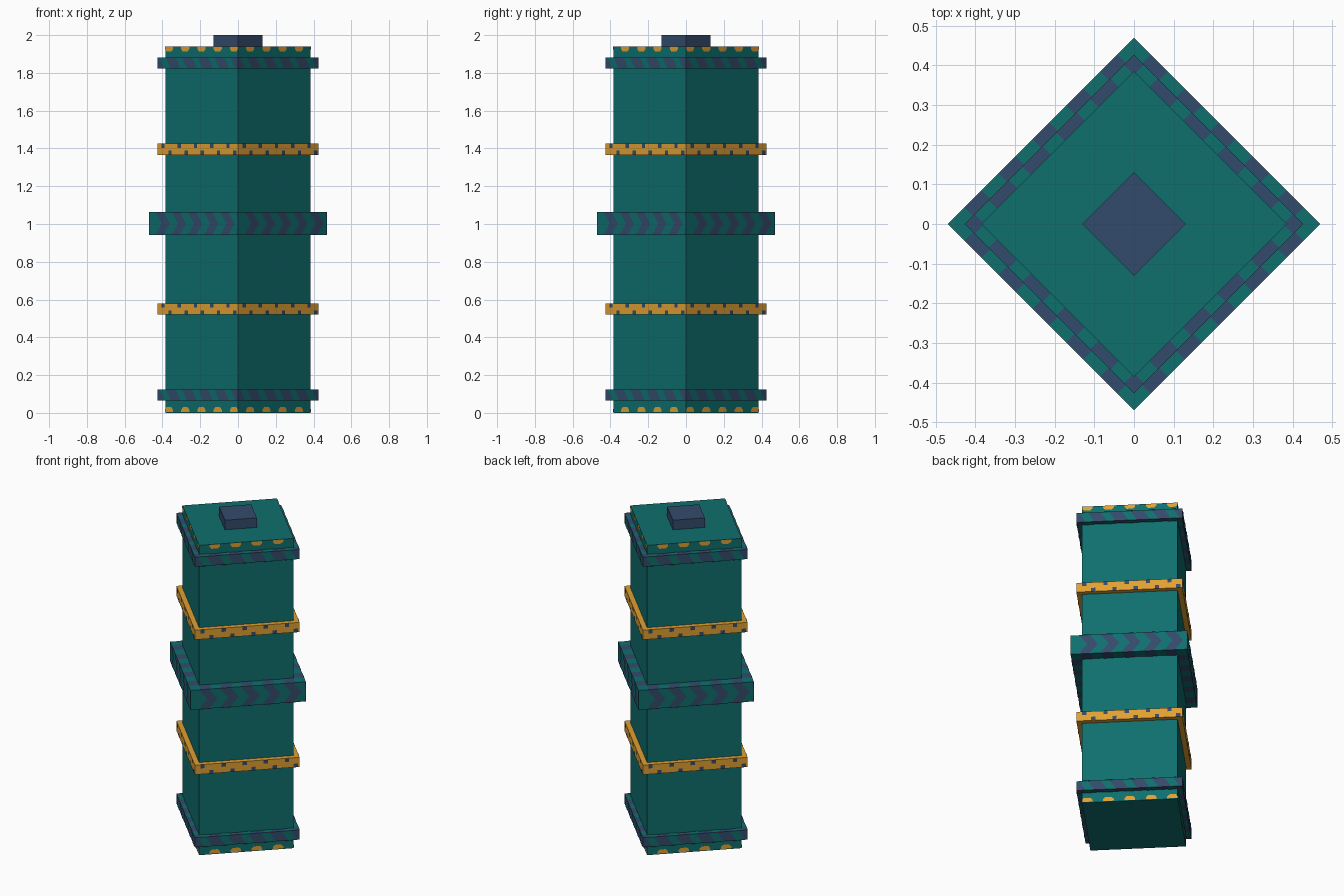
import bpy
import bmesh
from mathutils import Vector

if "Cube" in bpy.data.objects:
    bpy.data.objects.remove(bpy.data.objects["Cube"])


def material(name, rgb):
    m = bpy.data.materials.new(name)
    m.diffuse_color = (*rgb, 1.0)
    m.use_nodes = True
    m.node_tree.nodes["Principled BSDF"].inputs["Base Color"].default_value = m.diffuse_color
    return m


teal = material("teal", (0.0048, 0.160, 0.155))
navy = material("navy", (0.034, 0.069, 0.15))
gold = material("gold", (0.745, 0.352, 0.032))

# Square cross-section with corners on the axes, walked left to right from outside
CORNERS = [Vector(c) for c in ((-1, 0, 0), (0, -1, 0), (1, 0, 0), (0, 1, 0))]
LIFT = 0.002


def make_object(name, polys, mat):
    bm = bmesh.new()
    for poly in polys:
        bm.faces.new([bm.verts.new(p) for p in poly])
    bmesh.ops.remove_doubles(bm, verts=bm.verts, dist=1e-5)
    mesh = bpy.data.meshes.new(name)
    bm.to_mesh(mesh)
    bm.free()
    mesh.materials.append(mat)
    ob = bpy.data.objects.new(name, mesh)
    bpy.context.collection.objects.link(ob)
    return ob


def point(side, s, r, z):
    a, b = CORNERS[side], CORNERS[(side + 1) % 4]
    return a.lerp(b, s) * r + Vector((0, 0, z))


def block(name, r, z0, z1, mat):
    """Diamond-plan box."""
    polys = [[point(k, 0, r, z0), point(k, 1, r, z0), point(k, 1, r, z1), point(k, 0, r, z1)]
             for k in range(4)]
    polys.append([c * r + Vector((0, 0, z1)) for c in CORNERS])
    polys.append([c * r + Vector((0, 0, z0)) for c in reversed(CORNERS)])
    return make_object(name, polys, mat)


def side_marks(name, r, z0, z1, periods, shapes, mat, start=lambda k: 0.0):
    """Repeat flat shapes, given as (period fraction, height fraction), along all sides."""
    polys = []
    for k in range(4):
        i = 0
        while start(k) + i + 0.5 <= periods + 0.01:
            for shape in shapes:
                polys.append([point(k, min((start(k) + i + u) / periods, 1), r + LIFT,
                                    z0 + v * (z1 - z0)) for u, v in shape])
            i += 1
    return make_object(name, polys, mat)


def ledge_marks(name, r_in, r_out, z0, z1, periods, u0, u1, mat):
    """Repeat flat checks on the upper and lower ledges of a band."""
    polys = []
    for k in range(4):
        for i in range(int(periods)):
            # checks run square to the side, positions measured on the outer edge
            a, b = (i + u0) / periods, (i + u1) / periods
            inward = (CORNERS[k] + CORNERS[(k + 1) % 4]) * -0.5 * (r_out - r_in)
            up = [point(k, a, r_out, z1 + LIFT), point(k, b, r_out, z1 + LIFT)]
            up += [up[1] + inward, up[0] + inward]
            down = [p + Vector((0, 0, z0 - z1 - 2 * LIFT)) for p in reversed(up)]
            polys += [up, down]
    return make_object(name, polys, mat)


# Main column and top knob
R = 0.385
block("column", R, 0.0, 1.94, teal)
block("top_knob", 0.13, 1.93, 2.0, navy)

# Gold studs along both ends of the column, running on around the corners
studs_up = [[(0, 0), (0.5, 0), (0.5, 0.5), (0.4, 1), (0.1, 1), (0, 0.5)]]
studs_down = [[(u, 1 - v) for u, v in reversed(studs_up[0])]]
phase = lambda k: 0.5 * (k % 2)
side_marks("lower_studs", R, 0.004, 0.03, 4.5, studs_up, gold, phase)
side_marks("upper_studs", R, 1.913, 1.939, 4.5, studs_down, gold, phase)

# Navy bands with slanted teal stripes
B = 0.427
stripe = [[(0.45, 0), (0.85, 0), (0.55, 1), (0.15, 1)]]
for label, z in (("lower", 0.065), ("upper", 1.822)):
    block(label + "_navy_band", B, z, z + 0.06, navy)
    side_marks(label + "_band_stripes", B, z, z + 0.06, 5, stripe, teal)
    ledge_marks(label + "_band_checks", R, B, z, z + 0.06, 5, 0.3, 0.7, teal)

# Gold bands with small navy notches on alternating edges
notches = [[(0.28, 0.62), (0.48, 0.62), (0.48, 1), (0.28, 1)],
           [(0.7, 0), (0.9, 0), (0.9, 0.38), (0.7, 0.38)]]
for label, z in (("lower", 0.52), ("upper", 1.365)):
    block(label + "_gold_band", B, z, z + 0.06, gold)
    side_marks(label + "_band_notches", B, z, z + 0.06, 5, notches, navy)

# Wide middle band with arrow stripes
M = 0.47
block("middle_band", M, 0.942, 1.064, teal)
arrows = [[(0.4, 0), (0.9, 0), (1.3, 0.5), (0.8, 0.5)],
          [(0.8, 0.5), (1.3, 0.5), (0.9, 1), (0.4, 1)]]
side_marks("middle_band_arrows", M, 0.942, 1.064, 5.5, arrows, navy)
ledge_marks("middle_band_checks", R, M, 0.942, 1.064, 5.5, 0.5, 1.0, navy)
